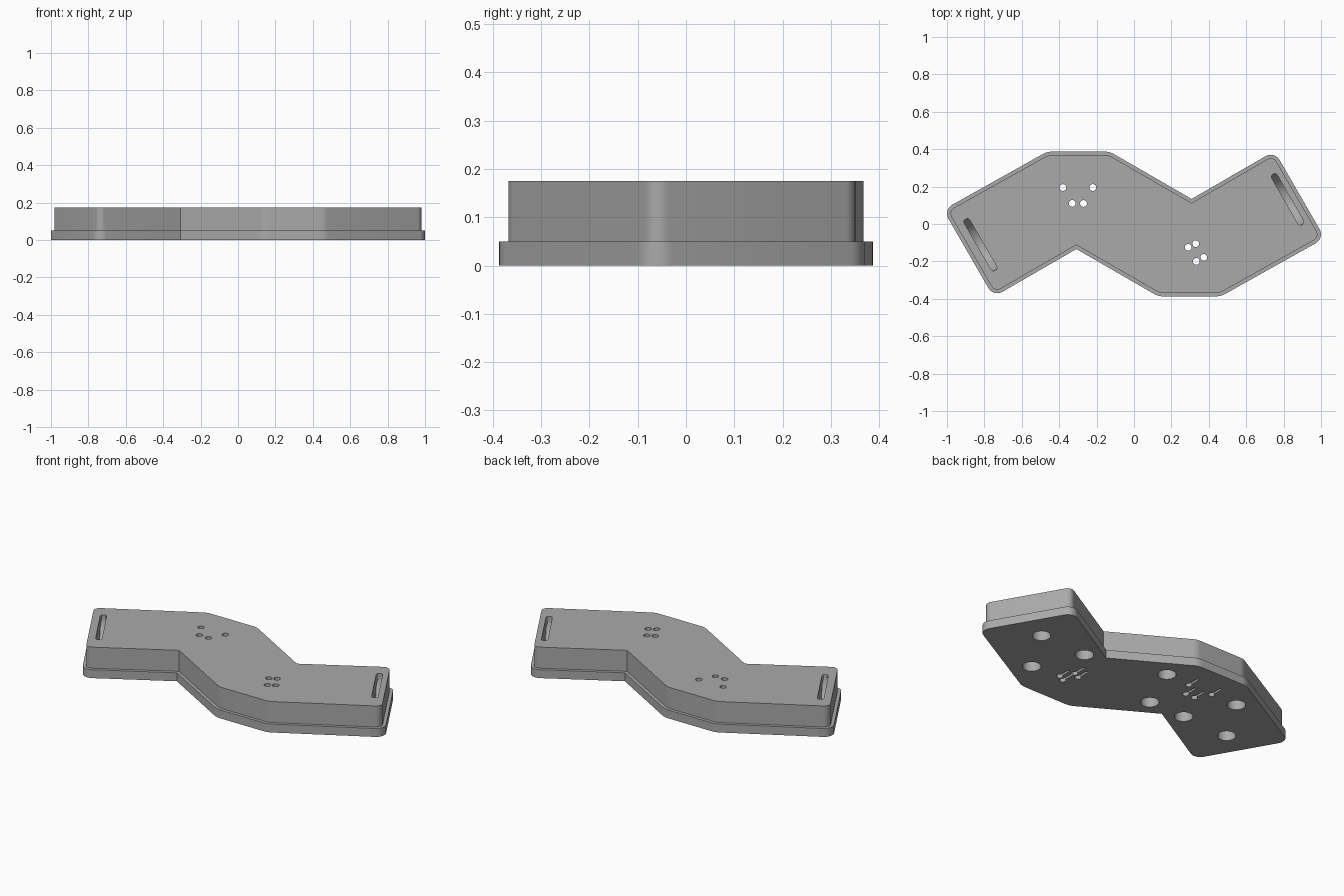
import bpy
import math
from mathutils import Vector

if "Cube" in bpy.data.objects:
    bpy.data.objects.remove(bpy.data.objects["Cube"])

grey = bpy.data.materials.new("plain grey")
grey.use_nodes = True
grey.diffuse_color = (0.4, 0.4, 0.4, 1)
grey.node_tree.nodes["Principled BSDF"].inputs["Base Color"].default_value = grey.diffuse_color

TOP, LIP = 0.175, 0.05


def prism(name, outline, z0, z1):
    """Extrude a flat counter-clockwise outline between two heights."""
    n = len(outline)
    verts = [(p[0], p[1], z) for z in (z0, z1) for p in outline]
    faces = [list(range(n))[::-1], list(range(n, 2 * n))]
    faces += [(i, (i + 1) % n, n + (i + 1) % n, n + i) for i in range(n)]
    mesh = bpy.data.meshes.new(name)
    mesh.from_pydata(verts, [], faces)
    mesh.materials.append(grey)
    obj = bpy.data.objects.new(name, mesh)
    bpy.context.collection.objects.link(obj)
    return obj


def capsule(a, b, r, steps=12):
    """Outline of a round-ended slot from a to b."""
    a, b = Vector(a), Vector(b)
    ang = math.atan2(b.y - a.y, b.x - a.x)
    pts = []
    for centre, start in ((b, ang - math.pi / 2), (a, ang + math.pi / 2)):
        for i in range(steps + 1):
            t = start + math.pi * i / steps
            pts.append(centre + r * Vector((math.cos(t), math.sin(t))))
    return pts


def circle(c, r, n=32):
    return [(c[0] + r * math.cos(math.tau * i / n),
             c[1] + r * math.sin(math.tau * i / n)) for i in range(n)]


def outline(corners, inset):
    """Inset the corner polygon and round its convex corners."""
    pts, n = [], len(corners)
    for i, (x, y, r) in enumerate(corners):
        p = Vector((x, y))
        d0 = (p - Vector(corners[i - 1][:2])).normalized()
        d1 = (Vector(corners[(i + 1) % n][:2]) - p).normalized()
        n0, n1 = Vector((-d0.y, d0.x)), Vector((-d1.y, d1.x))
        mitre = (n0 + n1) / (1 + n0.dot(n1))
        if r == 0:
            pts.append(p + mitre * inset)
            continue
        centre = p + mitre * r
        r -= inset
        a0 = math.atan2(-n0.y, -n0.x)
        turn = d0.angle(d1)
        for k in range(9):
            t = a0 + turn * k / 8
            pts.append(centre + r * Vector((math.cos(t), math.sin(t))))
    return pts


def combine(target, other, operation):
    mod = target.modifiers.new("cut", "BOOLEAN")
    mod.operation, mod.solver, mod.object = operation, "EXACT", other
    bpy.context.view_layer.objects.active = target
    bpy.ops.object.modifier_apply(modifier=mod.name)
    bpy.data.objects.remove(other)


# Zigzag outline: half the corners, the rest by a half turn
half = [(1.02, -0.076, 0.055), (0.751, 0.39, 0.055), (0.308, 0.134, 0),
        (-0.13, 0.387, 0.1), (-0.464, 0.387, 0.1)]
corners = half + [(-x, -y, r) for x, y, r in half]

# Base lip and raised body
body = prism("housing", outline(corners, 0), 0, LIP)
combine(body, prism("upper_body", outline(corners, 0.019), LIP / 2, TOP), "UNION")

# Scooped strap slots at both ends
for a, b in (((0.752, 0.252), (0.89, 0.012)), ((-0.892, 0.012), (-0.75, -0.234))):
    slot = prism("slot_cutter", capsule(a, b, 0.017), 0.015, TOP + 0.05)
    mid = (Vector(a) + Vector(b)) / 2
    bpy.ops.mesh.primitive_cylinder_add(
        vertices=96, radius=0.157, depth=0.1, location=(mid.x, mid.y, TOP + 0.002),
        rotation=(math.pi / 2, 0, math.radians(-60)))
    scoop = bpy.context.object
    scoop.data.materials.append(grey)
    combine(slot, scoop, "INTERSECT")
    combine(body, slot, "DIFFERENCE")

# Round blind sockets underneath
sockets = [(0.727, 0.092), (0.555, -0.195), (0.418, 0.083)]
sockets += [(-x, -y) for x, y in sockets] + [(-0.058, 0.206), (-0.179, -0.081)]
for c in sockets:
    combine(body, prism("socket_cutter", circle(c, 0.05), -0.05, 0.12), "DIFFERENCE")

# Through holes with short keyhole grooves underneath
holes = [(-0.38, 0.195), (-0.22, 0.195), (-0.33, 0.11), (-0.27, 0.11),
         (0.29, -0.125), (0.33, -0.105), (0.373, -0.178), (0.333, -0.2)]
for x, y in holes:
    combine(body, prism("hole_cutter", circle((x, y), 0.018, 24), -0.05, TOP + 0.05), "DIFFERENCE")
    groove = capsule((x, y), (x, y + 0.075), 0.007, 6)
    combine(body, prism("groove_cutter", groove, -0.05, 0.04), "DIFFERENCE")

# Smooth the rounded walls, keep the edges crisp
bpy.ops.object.select_all(action="DESELECT")
body.select_set(True)
bpy.context.view_layer.objects.active = body
bpy.ops.object.shade_smooth_by_angle(angle=math.radians(25))
